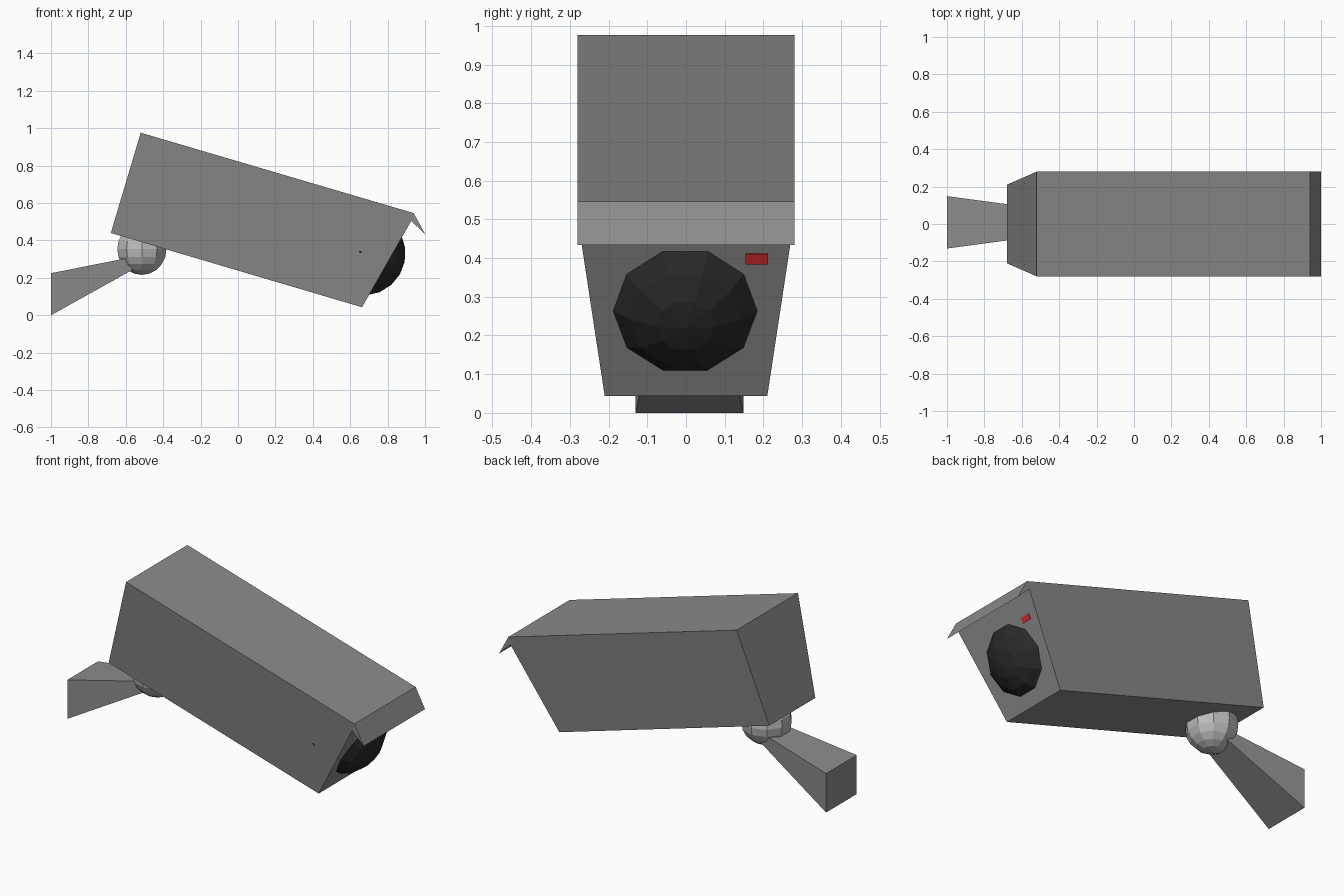
import bpy, bmesh, math
from mathutils import Matrix, Vector

if "Cube" in bpy.data.objects:
    bpy.data.objects.remove(bpy.data.objects["Cube"])

TILT = math.radians(120)                    # front plate normal: forward and down
SLOPE = (0.926 - 0.663) / (0.504 - 0.043)   # run of the front plate per unit height


def face_x(z):
    return 0.663 + (z - 0.043) * SLOPE


def material(name, rgb):
    m = bpy.data.materials.new(name)
    m.diffuse_color = (*rgb, 1)
    m.use_nodes = True
    m.node_tree.nodes["Principled BSDF"].inputs["Base Color"].default_value = m.diffuse_color
    return m


DARK = material("dark_grey", (0.26, 0.26, 0.26))
MID = material("mid_grey", (0.5, 0.5, 0.5))
BLACK = material("lens_black", (0.022, 0.022, 0.022))
RED = material("light_red", (0.7, 0.03, 0.03))


def finish(name, bm, mat):
    bmesh.ops.recalc_face_normals(bm, faces=bm.faces)
    me = bpy.data.meshes.new(name)
    bm.to_mesh(me)
    bm.free()
    me.materials.append(mat)
    ob = bpy.data.objects.new(name, me)
    bpy.context.collection.objects.link(ob)


def side_prism(name, profile, mid=0.0):
    """Loft a side profile of (x, z, half width) points across y."""
    bm = bmesh.new()
    left = [bm.verts.new((x, mid - w, z)) for x, z, w in profile]
    right = [bm.verts.new((x, mid + w, z)) for x, z, w in profile]
    bm.faces.new(left)
    bm.faces.new(right)
    n = len(profile)
    for i in range(n):
        j = (i + 1) % n
        bm.faces.new((left[i], left[j], right[j], right[i]))
    finish(name, bm, DARK)


def ball(name, centre, radius, mat, tilt=0.0):
    bm = bmesh.new()
    bmesh.ops.create_uvsphere(
        bm, u_segments=10, v_segments=10, radius=radius,
        matrix=Matrix.Translation(centre) @ Matrix.Rotation(tilt, 4, 'Y'))
    finish(name, bm, mat)


# Tapered housing, wider at the top
side_prism("housing", [(-0.68, 0.44, 0.21), (0.663, 0.043, 0.21),
                       (0.926, 0.504, 0.28), (0.94, 0.546, 0.28),
                       (-0.52, 0.976, 0.28)])

# Drooping visor over the front plate
side_prism("visor", [(0.926, 0.504, 0.28), (1.0, 0.434, 0.28), (0.94, 0.546, 0.28)])

# Lens: faceted ball sunk into the front plate
normal = Vector((math.sin(TILT), 0, math.cos(TILT)))
lens_centre = Vector((face_x(0.263), -0.002, 0.263)) - normal * 0.156
ball("lens", lens_centre, 0.245, BLACK, TILT)

# Red indicator light
bm = bmesh.new()
bmesh.ops.create_cube(bm, size=1, matrix=Matrix.Translation((face_x(0.399), 0.183, 0.399))
                      @ Matrix.Rotation(TILT, 4, 'Y')
                      @ Matrix.Diagonal((0.03, 0.058, 0.01, 1)))
finish("indicator_light", bm, RED)

# Ball joint under the rear of the housing
ball("ball_joint", (-0.514, 0, 0.354), 0.138, MID)

# Tapered wall bracket
side_prism("wall_bracket", [(-1.0, 0.0, 0.14), (-0.53, 0.262, 0.077),
                            (-0.53, 0.318, 0.077), (-1.0, 0.225, 0.14)], mid=0.009)
